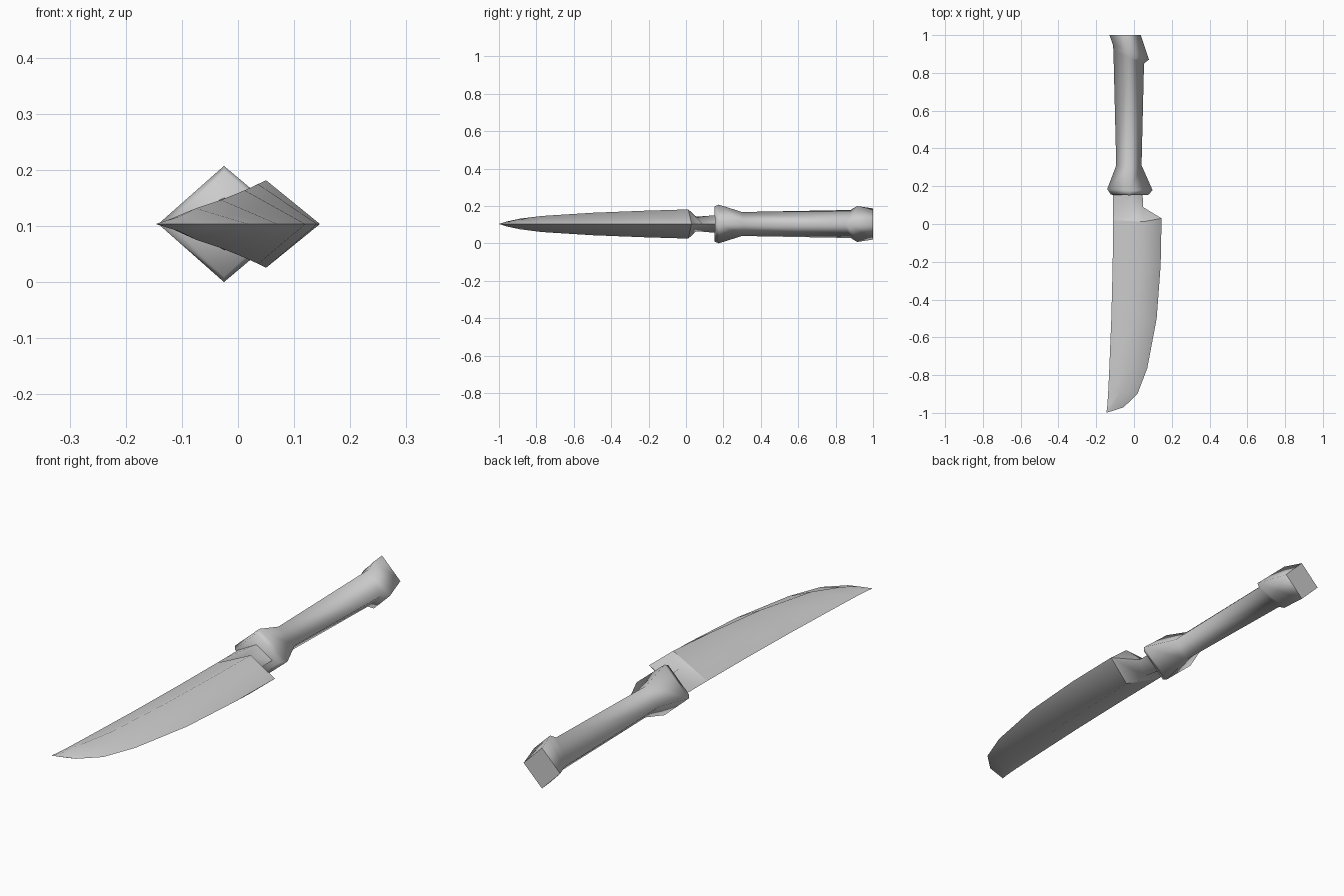
import bpy, bmesh

if "Cube" in bpy.data.objects:
    bpy.data.objects.remove(bpy.data.objects["Cube"])

ZC = 0.1035  # mid height of the knife, which is mirrored top to bottom

grey = bpy.data.materials.new("plain grey")
grey.diffuse_color = (0.6, 0.6, 0.6, 1)
grey.use_nodes = True
grey.node_tree.nodes["Principled BSDF"].inputs["Base Color"].default_value = grey.diffuse_color


def diamond_loft(name, rings, sharp_sides, sharp_end):
    """Each ring: (left x, y), (ridge x, y, half height), (right x, y)."""
    bm = bmesh.new()
    loops = []
    for (lx, ly), (rx, ry, h), (ex, ey) in rings:
        pts = [(lx, ly, ZC), (rx, ry, ZC + h), (ex, ey, ZC), (rx, ry, ZC - h)]
        loops.append([bm.verts.new(p) for p in pts])
    for a, b in zip(loops, loops[1:]):
        for i in range(4):
            j = (i + 1) % 4
            bm.faces.new((a[i], a[j], b[j], b[i]))
        if sharp_sides:
            for i in (0, 2):
                bm.edges.get((a[i], b[i])).smooth = False
    bm.faces.new(loops[0])
    end = bm.faces.new(loops[-1])
    if sharp_end:
        for e in end.edges:
            e.smooth = False
    bmesh.ops.remove_doubles(bm, verts=bm.verts, dist=0.0005)
    bmesh.ops.recalc_face_normals(bm, faces=bm.faces)
    for f in bm.faces:
        f.smooth = True
    me = bpy.data.meshes.new(name)
    bm.to_mesh(me)
    bm.free()
    me.materials.append(grey)
    ob = bpy.data.objects.new(name, me)
    bpy.context.collection.objects.link(ob)
    return ob, me


# Handle: flared guard, tapered grip, slanted pommel
diamond_loft("handle", [
    ((-0.122, 0.155), (-0.025, 0.152, 0.094), (0.078, 0.155)),
    ((-0.142, 0.185), (-0.025, 0.175, 0.1035), (0.098, 0.18)),
    ((-0.094, 0.31), (-0.027, 0.30, 0.064), (0.04, 0.31)),
    ((-0.109, 0.92), (-0.027, 0.88, 0.075), (0.053, 0.85)),
    ((-0.112, 0.95), (-0.025, 0.915, 0.096), (0.079, 0.87)),
    ((-0.130, 1.0), (-0.047, 1.0, 0.083), (0.036, 1.0)),
], False, True)

# Blade: slanted tang shoulder, broad heel, curved edge and point
ob, me = diamond_loft("blade", [
    ((-0.147, -1.0), (-0.147, -1.0, 0.0), (-0.147, -1.0)),
    ((-0.142, -0.97), (-0.105, -0.96, 0.013), (-0.055, -0.97)),
    ((-0.137, -0.90), (-0.075, -0.89, 0.028), (0.018, -0.90)),
    ((-0.131, -0.77), (-0.030, -0.77, 0.043), (0.070, -0.765)),
    ((-0.120, -0.50), (0.012, -0.50, 0.060), (0.120, -0.50)),
    ((-0.113, -0.22), (0.036, -0.22, 0.071), (0.141, -0.22)),
    ((-0.110, 0.02), (0.050, 0.012, 0.078), (0.146, 0.03)),
    ((-0.110, 0.07), (-0.010, 0.055, 0.039), (0.047, 0.09)),
    ((-0.110, 0.16), (-0.025, 0.16, 0.047), (0.046, 0.16)),
], True, True)

# Crisp heel edge where the blade steps down to the tang
bm = bmesh.new()
bm.from_mesh(me)
for e in bm.edges:
    if all(0.0 < v.co.y < 0.04 for v in e.verts):
        e.smooth = False
bm.to_mesh(me)
bm.free()
